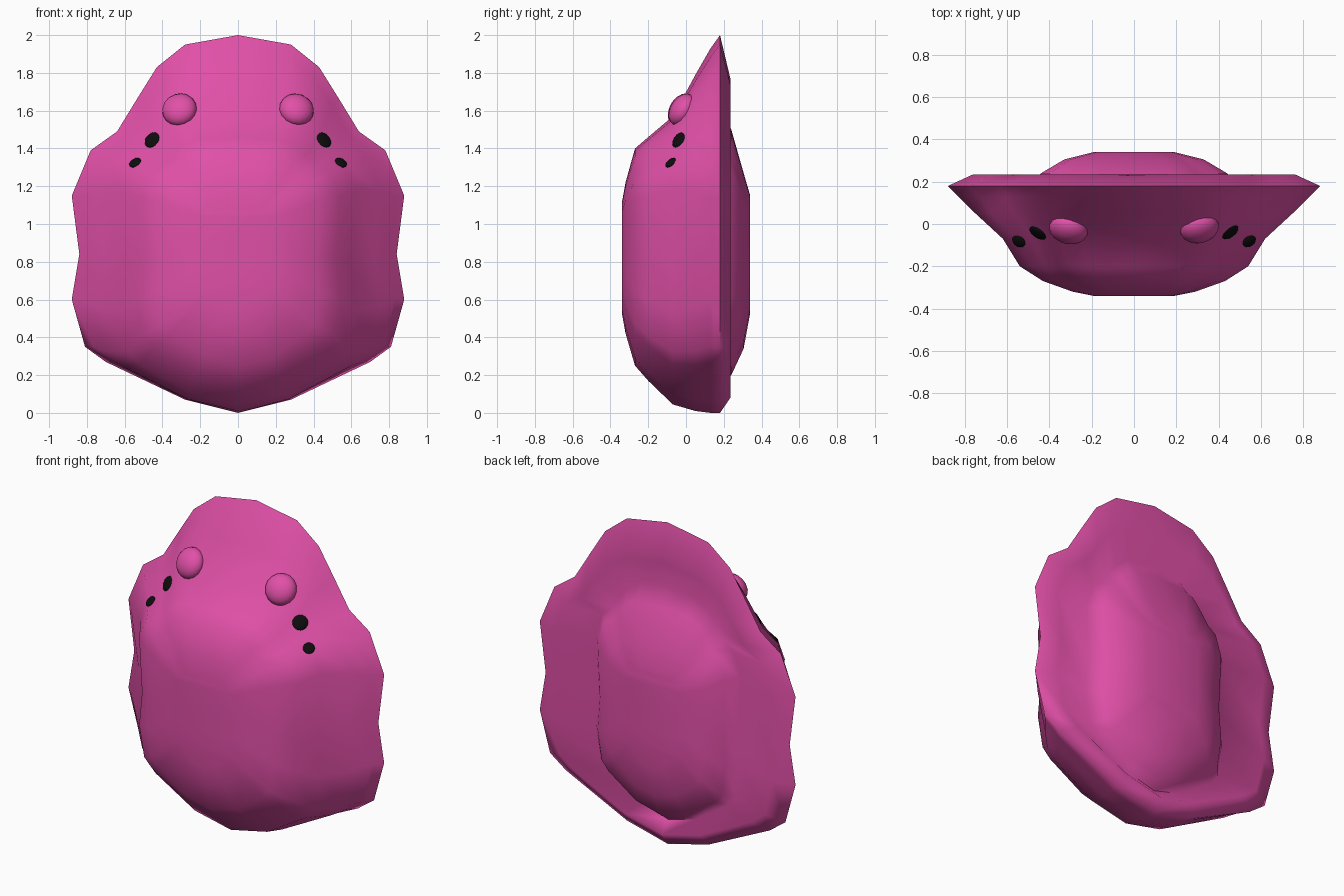
import bpy, bmesh
from mathutils import Vector

old = bpy.data.objects.get("Cube")
if old:
    bpy.data.objects.remove(old, do_unlink=True)


def material(name, rgb):
    m = bpy.data.materials.new(name)
    m.use_nodes = True
    m.diffuse_color = (*rgb, 1)
    b = m.node_tree.nodes["Principled BSDF"]
    b.inputs["Base Color"].default_value = (*rgb, 1)
    b.inputs["Roughness"].default_value = 0.8
    return m


pink = material("pink", (0.75, 0.08, 0.39))
black = material("black", (0.004, 0.004, 0.004))


def finish(name, bm, mat, angle):
    bmesh.ops.recalc_face_normals(bm, faces=bm.faces)
    mesh = bpy.data.meshes.new(name)
    bm.to_mesh(mesh)
    bm.free()
    mesh.materials.append(mat)
    ob = bpy.data.objects.new(name, mesh)
    bpy.context.collection.objects.link(ob)
    bpy.ops.object.select_all(action='DESELECT')
    ob.select_set(True)
    bpy.context.view_layer.objects.active = ob
    bpy.ops.object.shade_smooth_by_angle(angle=angle)
    return ob


# Half outline of the wavy rim, top to bottom, mirrored to a full loop
half = [(0, 2), (.28, 1.95), (.43, 1.83), (.53, 1.67), (.64, 1.49), (.78, 1.39),
        (.88, 1.15), (.84, .84), (.88, .6), (.81, .35), (.7, .27), (.28, .07), (0, 0)]
outline = half + [(-x, z) for x, z in half[-2:0:-1]]

# Loops from the front bulge over the rim to the back bulge:
# half width, top, bottom, depth, squareness (1 keeps the rim shape)
loops = [(.19, 1.11, .53, -.34, .6), (.29, 1.22, .42, -.32, .6),
         (.43, 1.4, .25, -.27, .6), (.54, 1.46, .17, -.2, .6),
         (.62, 1.57, .045, -.07, .6), (.75, 1.79, .01, .05, .8),
         (.83, 1.93, 0, .13, 1), (.88, 2, 0, .18, 1),
         (.76, 1.77, .08, .235, .9), (.5, 1.6, .15, .175, .7),
         (.44, 1.5, .2, .24, .6), (.33, 1.27, .34, .305, .6),
         (.19, 1.15, .53, .34, .6)]


def loop_point(x, z, width, top, bottom, depth, square):
    side = 1 if x >= 0 else -1
    px = side * width * (abs(x) / .88) ** (.5 + square / 2)
    t = z - 1
    if t >= 0:
        pz = 1 + (top - 1) * t ** square
    else:
        pz = 1 - (1 - bottom) * (-t) ** (.5 + square / 2)
    return px, depth, pz


# Body shell
bm = bmesh.new()
rings = [[bm.verts.new(loop_point(x, z, *lp)) for x, z in outline] for lp in loops]
n = len(outline)
for a, b in zip(rings, rings[1:]):
    for i in range(n):
        j = (i + 1) % n
        bm.faces.new((a[i], a[j], b[j], b[i]))
# Bridge the flat caps across from side to side
for ring in (rings[0], rings[-1]):
    m = len(half) - 1
    for i in range(m):
        quad = [ring[i], ring[i + 1], ring[(n - i - 1) % n], ring[(n - i) % n]]
        bm.faces.new(list(dict.fromkeys(quad)))
body = finish("body", bm, pink, 1.6)


# Rounded pads resting on the front surface
def pad(name, x, z, radius, thick, mat):
    hit, loc, normal, _ = body.ray_cast(Vector((x, -2, z)), Vector((0, 1, 0)))
    b = bmesh.new()
    bmesh.ops.create_uvsphere(b, u_segments=16, v_segments=10, radius=1)
    bmesh.ops.scale(b, vec=(radius, radius, thick), verts=b.verts)
    ob = finish(name, b, mat, 1)
    ob.rotation_euler = normal.to_track_quat('Z', 'Y').to_euler()
    ob.location = loc
    return ob


for side, label in ((1, "left"), (-1, "right")):
    pad(label + "_eye_bump", side * .31, 1.605, .093, .06, pink)
    pad(label + "_upper_spot", side * .455, 1.445, .045, .012, black)
    pad(label + "_lower_spot", side * .545, 1.325, .034, .012, black)
